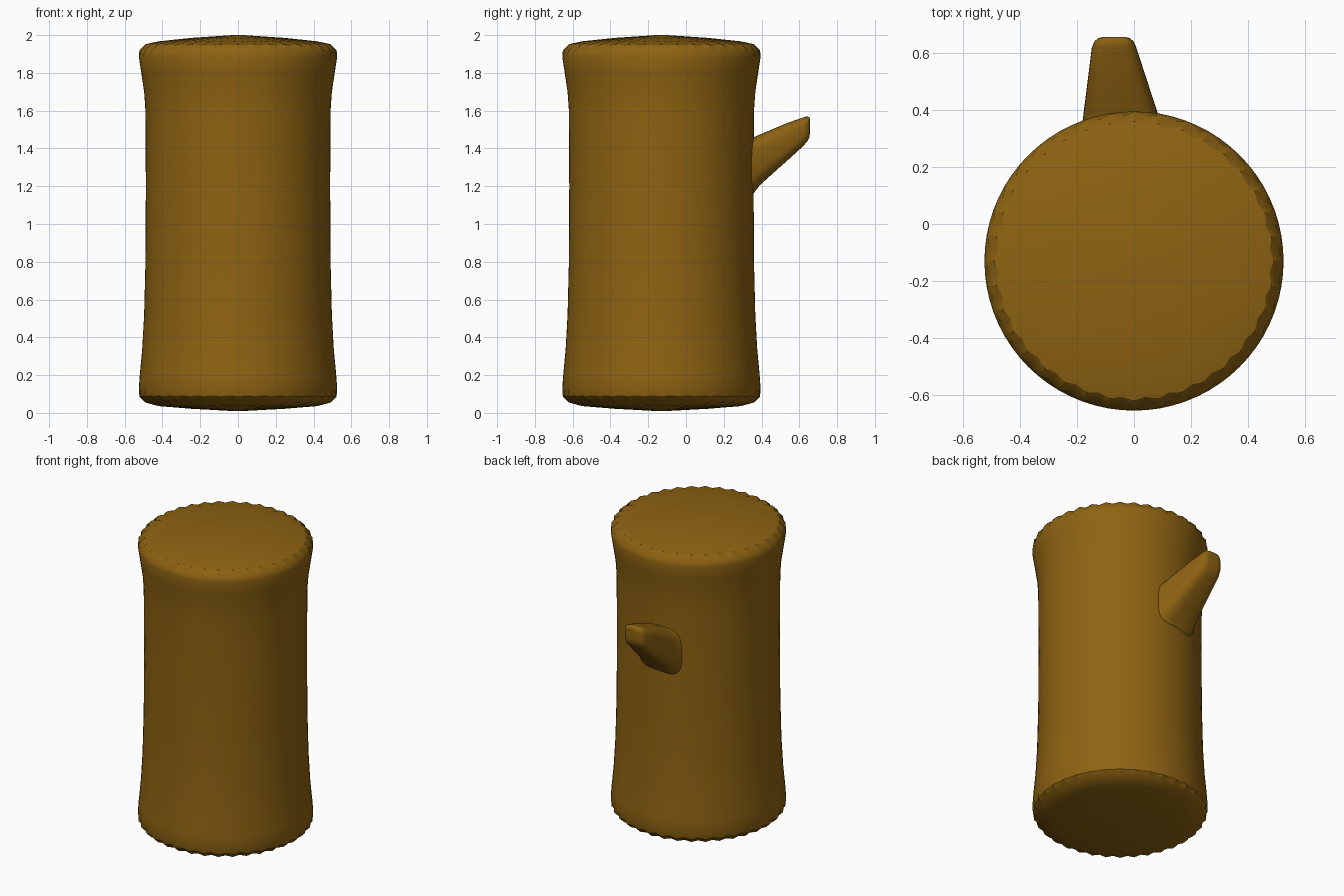
import bpy, bmesh, math

if "Cube" in bpy.data.objects:
    bpy.data.objects.remove(bpy.data.objects["Cube"])

bark = bpy.data.materials.new("bark")
bark.diffuse_color = (0.27, 0.125, 0.006, 1)
bark.use_nodes = True
bark.node_tree.nodes["Principled BSDF"].inputs["Base Color"].default_value = bark.diffuse_color


def loft(name, rings, angle):
    """Skin a list of equally long point rings and close both ends with fans."""
    bm = bmesh.new()
    loops = [[bm.verts.new(p) for p in ring] for ring in rings]
    n = len(loops[0])
    for a, b in zip(loops, loops[1:]):
        for i in range(n):
            j = (i + 1) % n
            bm.faces.new((a[i], a[j], b[j], b[i]))
    for loop in (loops[0], loops[-1]):
        cap = bm.faces.new(loop)
        bmesh.ops.poke(bm, faces=[cap])
    bmesh.ops.recalc_face_normals(bm, faces=bm.faces)
    mesh = bpy.data.meshes.new(name)
    bm.to_mesh(mesh)
    bm.free()
    obj = bpy.data.objects.new(name, mesh)
    bpy.context.collection.objects.link(obj)
    mesh.materials.append(bark)
    bpy.ops.object.select_all(action='DESELECT')
    obj.select_set(True)
    bpy.context.view_layer.objects.active = obj
    bpy.ops.object.shade_smooth_by_angle(angle=math.radians(angle))
    return obj


# Log trunk: waisted profile (radius, z, scallop depth), rippled at both rims
SIDES, TRUNK_Y = 72, -0.13
profile = [(0.03, 0.01, 0), (0.25, 0.022, 0.002), (0.42, 0.036, 0.006), (0.49, 0.055, 0.012),
           (0.522, 0.085, 0.012), (0.525, 0.13, 0), (0.52, 0.2, 0), (0.507, 0.34, 0),
           (0.497, 0.52, 0), (0.49, 0.8, 0), (0.488, 1.2, 0), (0.49, 1.6, 0),
           (0.497, 1.7, 0), (0.512, 1.8, 0), (0.525, 1.885, 0), (0.522, 1.92, 0.012),
           (0.49, 1.952, 0.012), (0.42, 1.967, 0.006), (0.25, 1.985, 0.002), (0.03, 2.0, 0)]
rings = []
for r, z, depth in profile:
    ring = []
    for i in range(SIDES):
        t = 2 * math.pi * i / SIDES
        rr = r - depth * (i % 2)
        dz = (depth * 0.5 * (i % 2)) * (1 if z < 1 else -1)
        ring.append((rr * math.cos(t), TRUNK_Y + rr * math.sin(t), z + dz))
    rings.append(ring)
loft("log_trunk", rings, 30)

# Branch stub: rounded-rectangle sections (y, x min, x max, z min, z max)
sections = [(0.26, -0.21, 0.13, 1.10, 1.45), (0.33, -0.19, 0.11, 1.13, 1.455),
            (0.36, -0.18, 0.095, 1.165, 1.46), (0.39, -0.177, 0.083, 1.205, 1.473),
            (0.46, -0.168, 0.06, 1.268, 1.503), (0.54, -0.158, 0.034, 1.339, 1.536),
            (0.62, -0.148, 0.008, 1.412, 1.564), (0.642, -0.138, -0.002, 1.437, 1.57),
            (0.653, -0.125, -0.016, 1.46, 1.565), (0.657, -0.105, -0.035, 1.485, 1.55)]


def spow(v, e):
    return math.copysign(abs(v) ** e, v)


rings = []
for y, x0, x1, z0, z1 in sections:
    ring = []
    for i in range(32):
        t = 2 * math.pi * i / 32
        ring.append(((x0 + x1) / 2 + (x1 - x0) / 2 * spow(math.cos(t), 0.6), y,
                     (z0 + z1) / 2 + (z1 - z0) / 2 * spow(math.sin(t), 0.6)))
    rings.append(ring)
loft("branch_stub", rings, 60)
